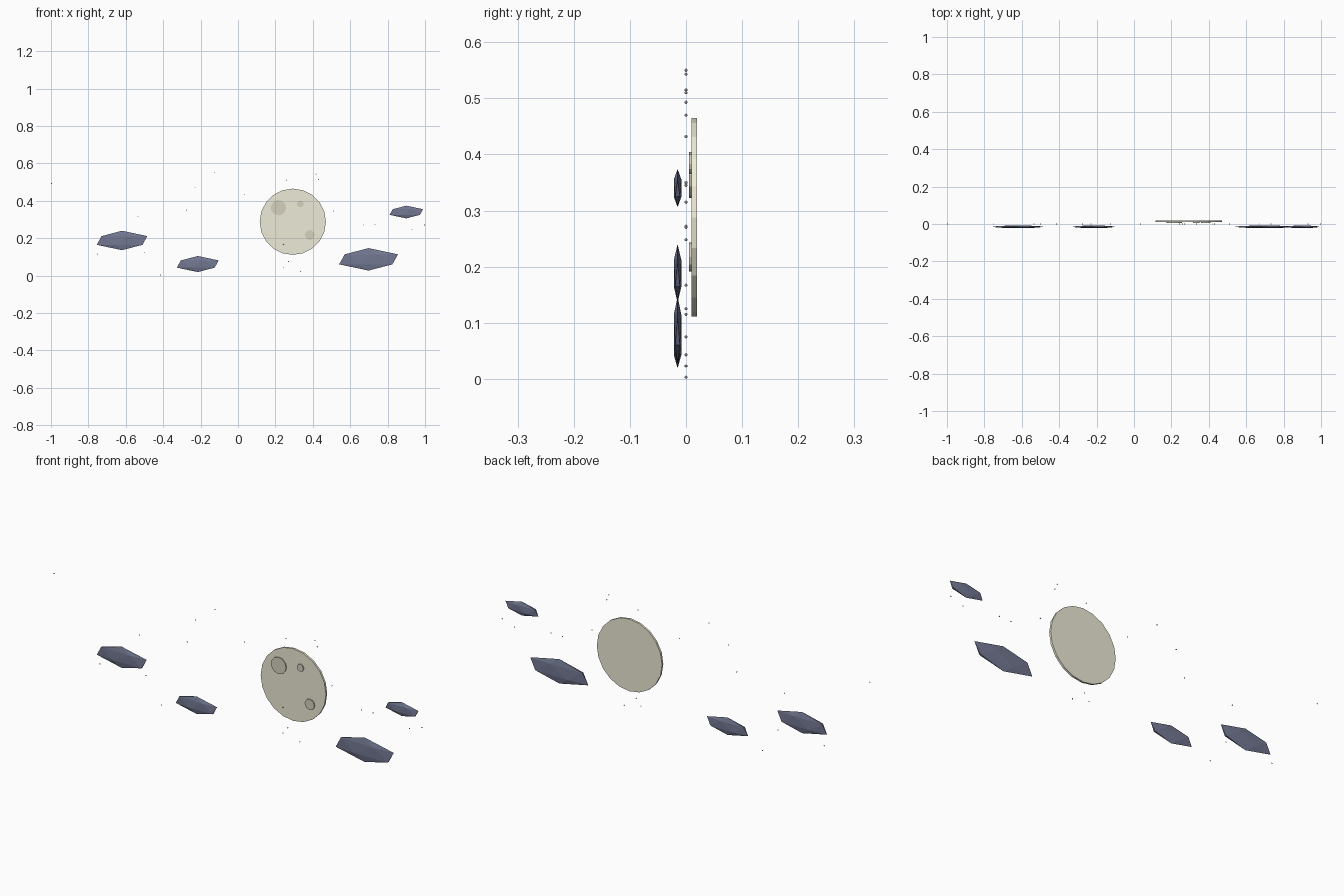
import bpy, math

if "Cube" in bpy.data.objects:
    bpy.data.objects.remove(bpy.data.objects["Cube"])


def material(name, rgb):
    m = bpy.data.materials.new(name)
    m.diffuse_color = (*rgb, 1)
    m.use_nodes = True
    m.node_tree.nodes["Principled BSDF"].inputs["Base Color"].default_value = m.diffuse_color
    return m


MOON = material("pale_moon", (0.85, 0.83, 0.68))
CRATER = material("crater_shade", (0.66, 0.64, 0.52))
CLOUD = material("dusk_cloud", (0.17, 0.19, 0.29))
STAR = material("star_white", (0.9, 0.9, 0.8))


def finish(name, mat):
    ob = bpy.context.object
    ob.name = name
    ob.data.materials.append(mat)
    return ob


def disc(name, x, z, r, y0, y1, sides, mat):
    bpy.ops.mesh.primitive_cylinder_add(
        vertices=sides, radius=r, depth=y1 - y0,
        location=(x, (y0 + y1) / 2, z), rotation=(math.pi / 2, math.pi / 2, 0))
    # spin so a corner lies on the horizontal axis
    return finish(name, mat)


def gem(name, loc, scale, mat):
    bpy.ops.mesh.primitive_ico_sphere_add(subdivisions=1, radius=1, location=loc)
    bpy.context.object.scale = scale
    return finish(name, mat)


# moon disc with raised crater patches on its front
disc("moon", 0.293, 0.288, 0.177, 0.01, 0.02, 20, MOON)
for i, (x, z, r) in enumerate([(0.216, 0.363, 0.041), (0.333, 0.383, 0.018),
                               (0.384, 0.217, 0.026)]):
    disc(f"crater_{i + 1}", x, z, r, 0.005, 0.0105, 12, CRATER)

# flattened faceted clouds
for i, (x, z, rx, rz) in enumerate([(-0.62, 0.188, 0.151, 0.052),
                                    (-0.215, 0.062, 0.125, 0.043),
                                    (0.698, 0.087, 0.176, 0.060),
                                    (0.90, 0.34, 0.100, 0.034)]):
    gem(f"cloud_{i + 1}", (x, -0.015, z), (rx, 0.008, rz), CLOUD)

# scattered tiny stars
stars = [(-0.997, 0.493), (-0.23, 0.47), (-0.275, 0.35), (0.035, 0.432),
         (0.26, 0.51), (0.418, 0.543), (0.43, 0.515), (0.51, 0.345),
         (0.243, 0.167), (0.27, 0.075), (0.335, 0.023), (0.245, 0.043),
         (-0.75, 0.115), (-0.5, 0.125), (-0.415, 0.003), (0.67, 0.27),
         (0.733, 0.272), (0.93, 0.248), (0.997, 0.27), (-0.125, 0.55),
         (-0.535, 0.315)]
for i, (x, z) in enumerate(stars):
    gem(f"star_{i + 1}", (x, 0, z), (0.003, 0.003, 0.003), STAR)
